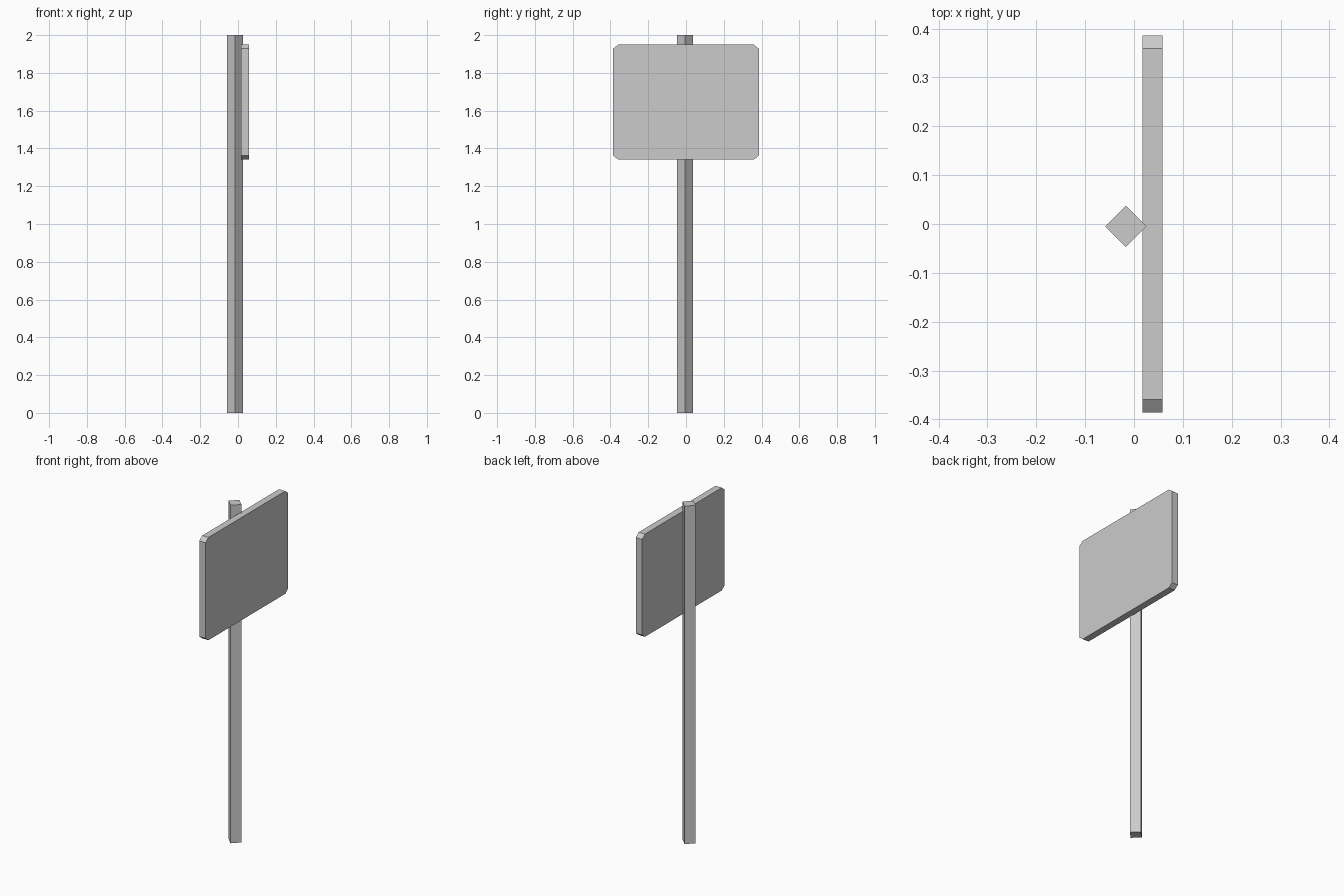
import bpy, bmesh
from mathutils import Vector

if "Cube" in bpy.data.objects:
    bpy.data.objects.remove(bpy.data.objects["Cube"])


def prism(name, profile, extrude):
    """Closed solid made by extruding a flat profile."""
    bm = bmesh.new()
    face = bm.faces.new([bm.verts.new(p) for p in profile])
    geom = bmesh.ops.extrude_face_region(bm, geom=[face])["geom"]
    verts = [g for g in geom if isinstance(g, bmesh.types.BMVert)]
    bmesh.ops.translate(bm, verts=verts, vec=Vector(extrude))
    bmesh.ops.recalc_face_normals(bm, faces=bm.faces)
    mesh = bpy.data.meshes.new(name)
    bm.to_mesh(mesh)
    bm.free()
    obj = bpy.data.objects.new(name, mesh)
    bpy.context.collection.objects.link(obj)
    return obj


# Square post turned corner-on to the sign
cx, cy, r = -0.0165, -0.005, 0.042
prism("post",
      [(cx + r, cy, 0), (cx, cy + r, 0), (cx - r, cy, 0), (cx, cy - r, 0)],
      (0, 0, 2))

# Sign board with chamfered corners
x0, x1 = 0.017, 0.058
half_w, half_h, mid_z = 0.386, 0.304, 1.645
cut_y, cut_z = 0.027, 0.021
outline = []
for sy, sz in ((1, 1), (-1, 1), (-1, -1), (1, -1)):
    corner = [(x0, sy * half_w, mid_z + sz * (half_h - cut_z)),
              (x0, sy * (half_w - cut_y), mid_z + sz * half_h)]
    outline += corner if sy * sz > 0 else corner[::-1]
prism("sign_board", outline, (x1 - x0, 0, 0))
